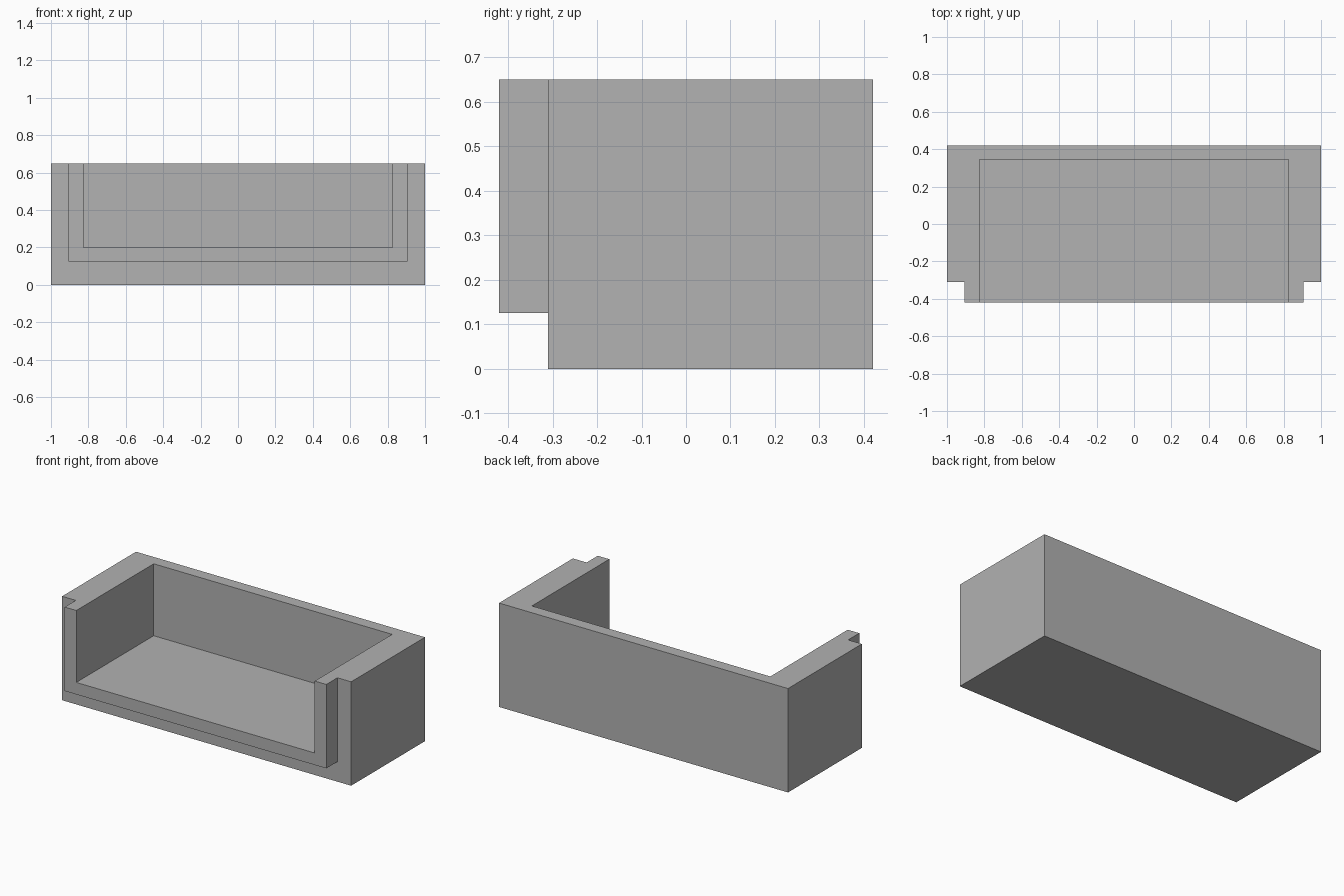
import bpy
import bmesh

cube = bpy.data.objects.get("Cube")
if cube:
    bpy.data.objects.remove(cube, do_unlink=True)

WIDTH, TOP = 1.0, 0.65
FRONT, BACK, STEP = -0.42, 0.42, -0.31
PAST = 0.2  # how far cutters reach beyond the body

grey = bpy.data.materials.new("plain grey")
grey.use_nodes = True
colour = (0.445, 0.445, 0.445, 1)
grey.diffuse_color = colour
grey.node_tree.nodes["Principled BSDF"].inputs["Base Color"].default_value = colour


def prism(name, profile, y0, y1):
    """Extrude an x-z profile along y."""
    bm = bmesh.new()
    face = bm.faces.new([bm.verts.new((x, y0, z)) for x, z in profile])
    new = bmesh.ops.extrude_face_region(bm, geom=[face])["geom"]
    verts = [v for v in new if isinstance(v, bmesh.types.BMVert)]
    bmesh.ops.translate(bm, verts=verts, vec=(0, y1 - y0, 0))
    bmesh.ops.recalc_face_normals(bm, faces=bm.faces)
    mesh = bpy.data.meshes.new(name)
    bm.to_mesh(mesh)
    bm.free()
    mesh.materials.append(grey)
    obj = bpy.data.objects.new(name, mesh)
    bpy.context.collection.objects.link(obj)
    return obj


def u_path(half, bottom, top):
    return [(-half, top), (-half, bottom), (half, bottom), (half, top)]


def cut(target, cutter):
    mod = target.modifiers.new("cut", "BOOLEAN")
    mod.operation, mod.solver, mod.object = "DIFFERENCE", "EXACT", cutter
    bpy.context.view_layer.objects.active = target
    bpy.ops.object.modifier_apply(modifier=mod.name)
    bpy.data.objects.remove(cutter, do_unlink=True)


# Solid outer block
tray = prism("open_front_tray", u_path(WIDTH, 0, TOP), FRONT, BACK)

# Rebate around the front edge, leaving a raised lip
outer = u_path(WIDTH + PAST, -PAST, TOP + PAST)
inner = u_path(0.905, 0.125, TOP + PAST)
cut(tray, prism("rebate_cutter", outer + inner[::-1], FRONT - PAST, STEP))

# Cavity open at the top and front
cut(tray, prism("cavity_cutter", u_path(0.825, 0.2, TOP + PAST), FRONT - PAST, 0.345))
